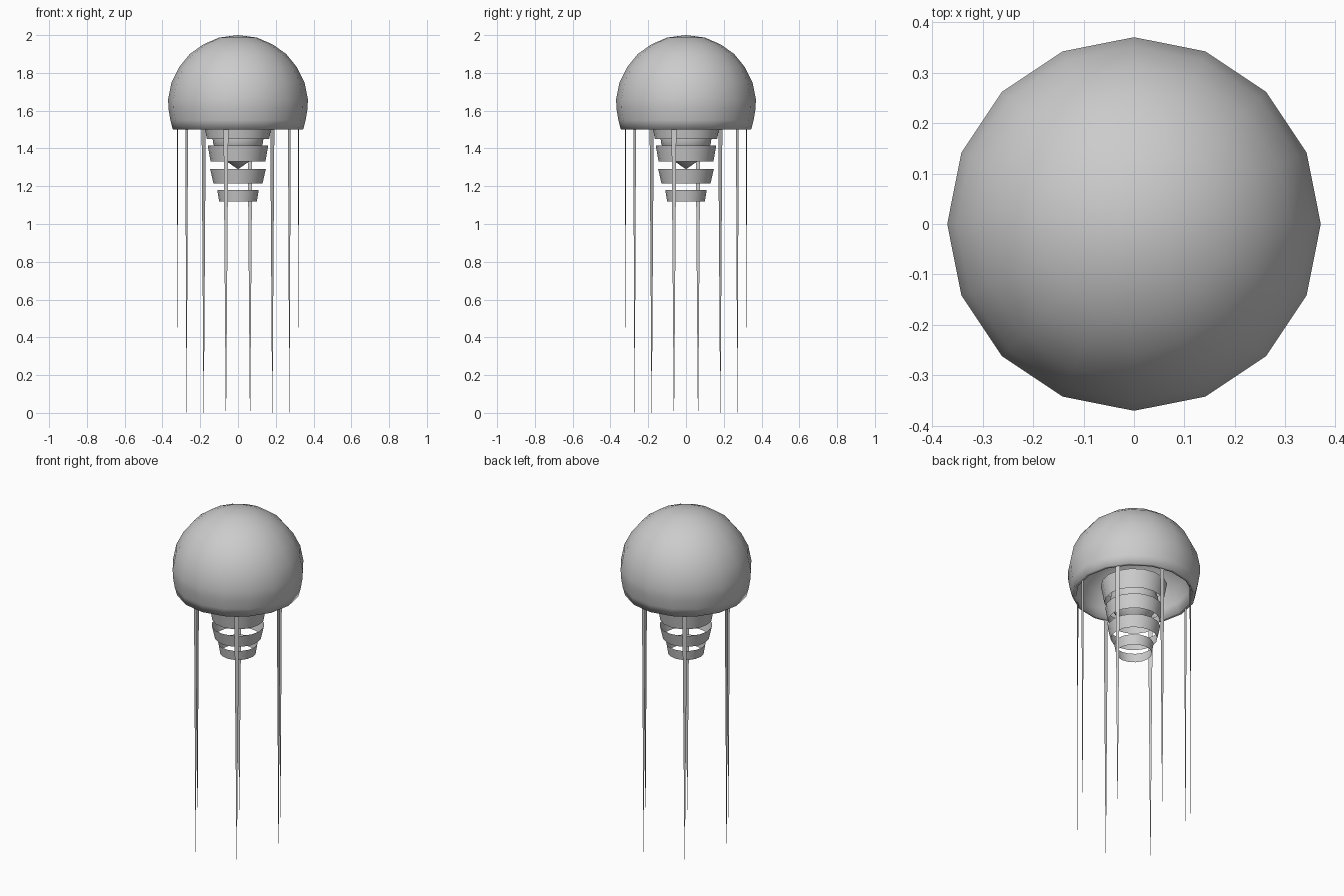
import bpy, bmesh, math

cube = bpy.data.objects.get("Cube")
if cube:
    bpy.data.objects.remove(cube, do_unlink=True)

SIDES = 16

grey = bpy.data.materials.new("pale_grey")
grey.use_nodes = True
COLOUR = (0.6, 0.6, 0.6, 1)
grey.diffuse_color = COLOUR
grey.node_tree.nodes["Principled BSDF"].inputs["Base Color"].default_value = COLOUR


def finish(bm, name, smooth=True):
    mesh = bpy.data.meshes.new(name)
    bm.to_mesh(mesh)
    bm.free()
    mesh.materials.append(grey)
    for p in mesh.polygons:
        p.use_smooth = smooth
    obj = bpy.data.objects.new(name, mesh)
    bpy.context.collection.objects.link(obj)
    return obj


def lathe(name, profile):
    """Spin (radius, height) points, listed bottom-outside upward, about z."""
    bm = bmesh.new()
    verts = [bm.verts.new((r, 0, z)) for r, z in profile]
    edges = [bm.edges.new(pair) for pair in zip(verts, verts[1:])]
    bmesh.ops.spin(bm, geom=verts + edges, cent=(0, 0, 0), axis=(0, 0, 1),
                   angle=math.tau, steps=SIDES, use_merge=False)
    bmesh.ops.remove_doubles(bm, verts=bm.verts, dist=0.0005)
    bmesh.ops.dissolve_degenerate(bm, edges=bm.edges, dist=0.0001)
    bmesh.ops.recalc_face_normals(bm, faces=bm.faces)
    return finish(bm, name)


# Bell: hollow underside, rim, then the outer dome
lathe("bell", [
    (0, 1.82), (0.13, 1.80), (0.23, 1.73), (0.295, 1.64), (0.315, 1.56),
    (0.325, 1.50), (0.345, 1.50), (0.358, 1.55), (0.368, 1.61), (0.37, 1.66),
    (0.352, 1.75), (0.312, 1.83), (0.255, 1.90), (0.185, 1.95),
    (0.10, 1.987), (0, 2.0)])

# Central body with a pointed lower end
lathe("central_body", [
    (0, 1.29), (0.058, 1.33), (0.10, 1.37), (0.13, 1.42), (0.136, 1.46),
    (0.12, 1.53), (0.07, 1.58), (0, 1.60)])

# Open tapered bands hanging below the bell
bands = [(0.165, 1.45, 0.185, 1.56), (0.145, 1.33, 0.16, 1.415),
         (0.13, 1.215, 0.147, 1.29), (0.10, 1.12, 0.11, 1.18)]
for i, (r0, z0, r1, z1) in enumerate(bands, 1):
    lathe(f"arm_band_{i}", [(r0, z0), (r1, z1)])

# Eight thin tapering ribbon tentacles, each facing outward
REACH, HALF = 0.327, 0.013
for i in range(8):
    a = math.radians(33.75 + 45 * i)
    bm = bmesh.new()
    corners = [(-HALF, 1.5), (-0.001, 0), (0.001, 0), (HALF, 1.5)]
    bm.faces.new([bm.verts.new((REACH * math.cos(a) - t * math.sin(a),
                                REACH * math.sin(a) + t * math.cos(a), z))
                  for t, z in corners])
    finish(bm, f"tentacle_{i + 1}", smooth=False)
